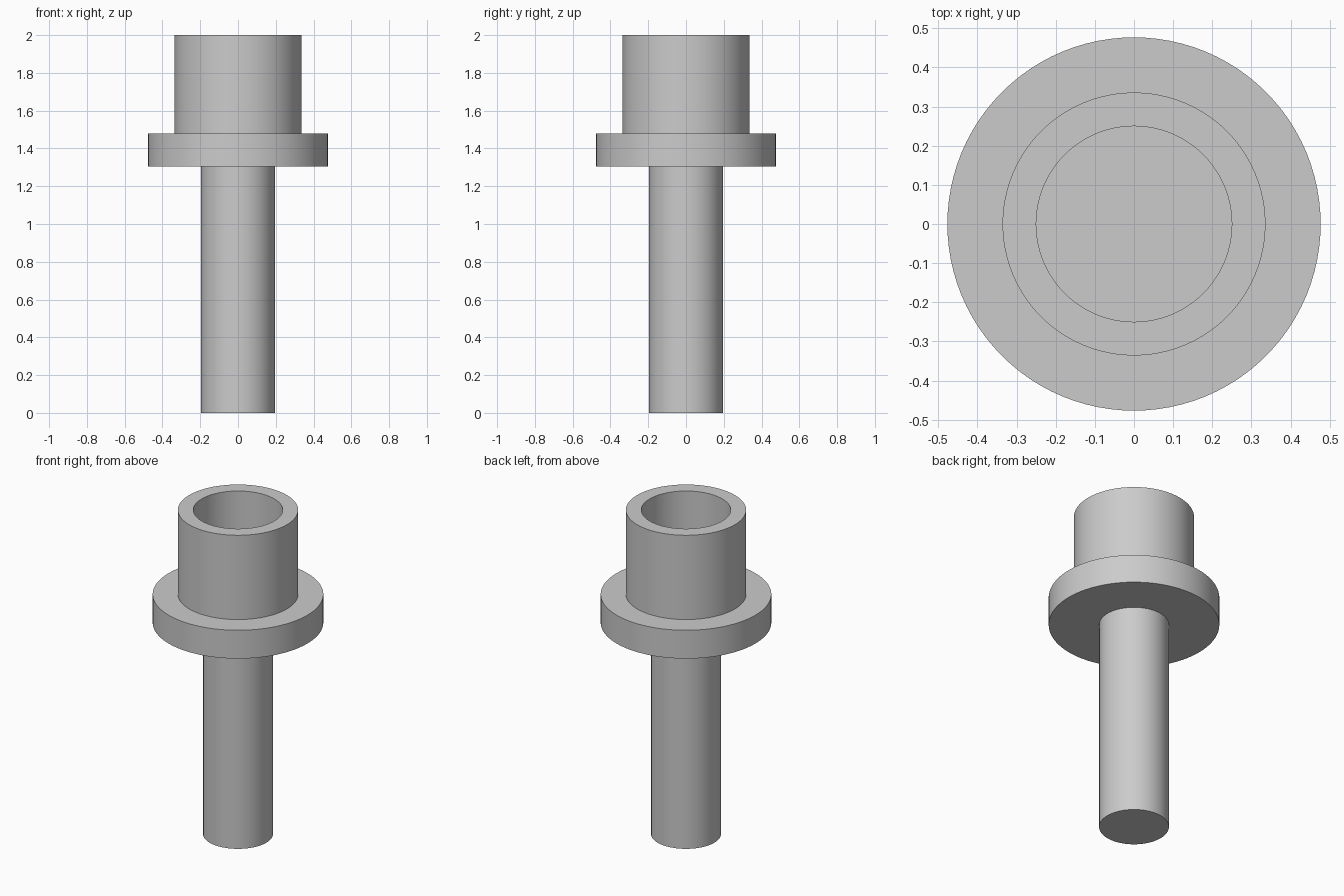
import bpy
import math

if "Cube" in bpy.data.objects:
    bpy.data.objects.remove(bpy.data.objects["Cube"], do_unlink=True)

SEGMENTS = 96

grey = bpy.data.materials.new("light_grey")
grey.use_nodes = True
colour = (0.6, 0.6, 0.6, 1)
grey.diffuse_color = colour
grey.node_tree.nodes["Principled BSDF"].inputs["Base Color"].default_value = colour


def lathe(name, profile):
    """Revolve a radius/height profile about z; zero radius closes the end."""
    verts, faces, rings = [], [], []
    for r, z in profile:
        start = len(verts)
        count = SEGMENTS if r > 0 else 1
        for i in range(count):
            a = math.tau * i / SEGMENTS
            verts.append((r * math.cos(a), r * math.sin(a), z))
        rings.append([start + i % count for i in range(SEGMENTS)])
    for low, high in zip(rings, rings[1:]):
        for i in range(SEGMENTS):
            j = (i + 1) % SEGMENTS
            loop = dict.fromkeys((low[i], low[j], high[j], high[i]))
            faces.append(list(loop))
    mesh = bpy.data.meshes.new(name)
    mesh.from_pydata(verts, [], faces)
    mesh.materials.append(grey)
    obj = bpy.data.objects.new(name, mesh)
    bpy.context.collection.objects.link(obj)
    bpy.ops.object.select_all(action='DESELECT')
    obj.select_set(True)
    bpy.context.view_layer.objects.active = obj
    bpy.ops.object.shade_smooth_by_angle(angle=math.radians(30))
    return obj


SHAFT_R, FLANGE_R, SOCKET_R, BORE_R = 0.195, 0.477, 0.336, 0.25
FLANGE_Z, SOCKET_Z, TOP_Z = 1.305, 1.48, 2.0

# One turned piece: shaft, flange, socket wall and blind bore
lathe("flanged_socket_pin", [
    (0, 0), (SHAFT_R, 0), (SHAFT_R, FLANGE_Z),
    (FLANGE_R, FLANGE_Z), (FLANGE_R, SOCKET_Z),
    (SOCKET_R, SOCKET_Z), (SOCKET_R, TOP_Z),
    (BORE_R, TOP_Z), (BORE_R, SOCKET_Z), (0, SOCKET_Z),
])
